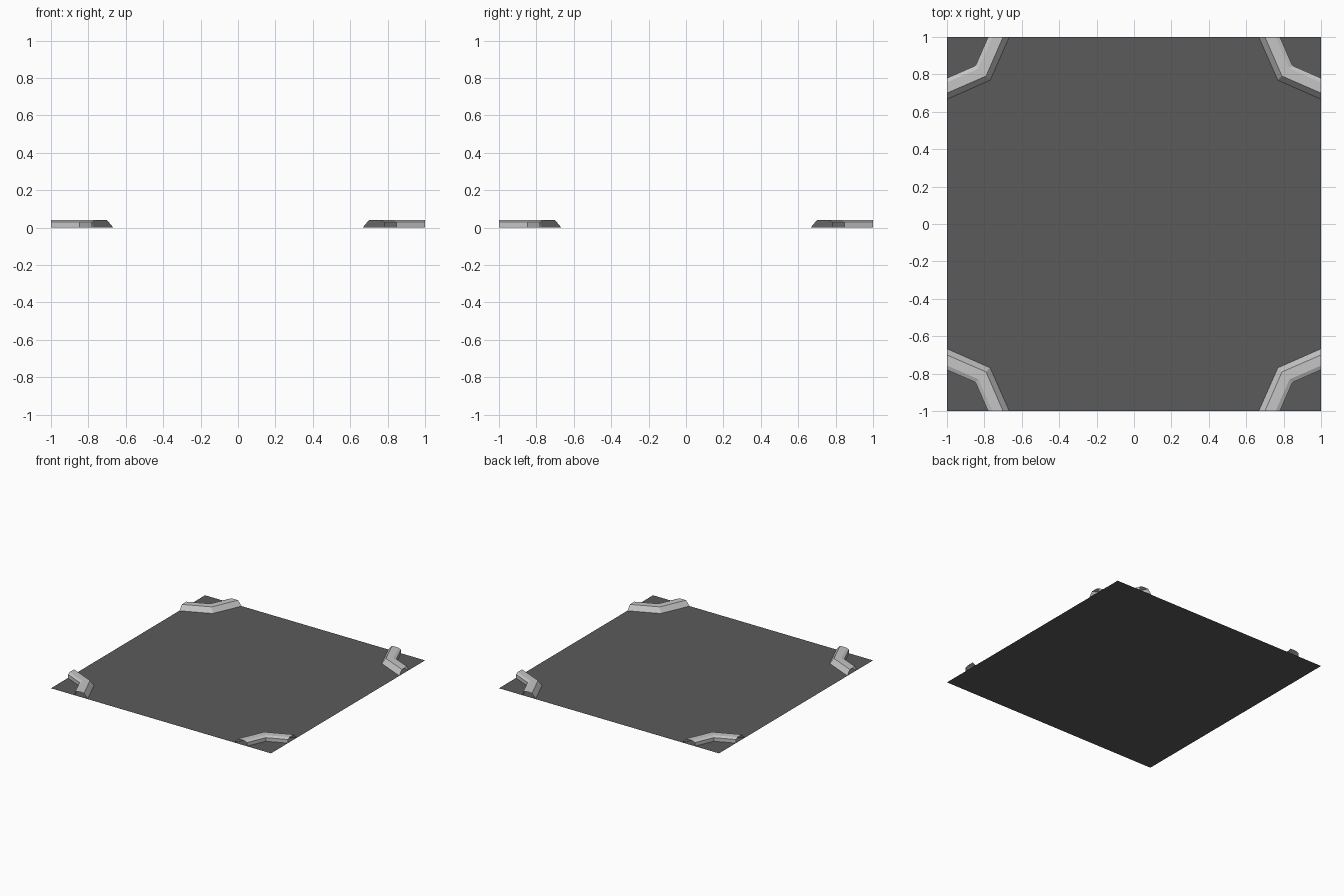
import bpy
import bmesh
import math
from mathutils import Matrix

if "Cube" in bpy.data.objects:
    bpy.data.objects.remove(bpy.data.objects["Cube"])


def material(name, value):
    mat = bpy.data.materials.new(name)
    mat.diffuse_color = (value, value, value, 1)
    mat.use_nodes = True
    mat.node_tree.nodes["Principled BSDF"].inputs["Base Color"].default_value = mat.diffuse_color
    return mat


def finish(bm, name, mat):
    mesh = bpy.data.meshes.new(name)
    bm.to_mesh(mesh)
    bm.free()
    mesh.materials.append(mat)
    obj = bpy.data.objects.new(name, mesh)
    bpy.context.collection.objects.link(obj)
    return obj


asphalt = material("dark asphalt", 0.105)
concrete = material("light concrete", 0.56)

# Flat road slab
bm = bmesh.new()
bmesh.ops.create_grid(bm, x_segments=1, y_segments=1, size=1)
finish(bm, "road", asphalt)

# Kerb profile: position at the tile edge, position at the bend, height
PROFILE = [
    (0.667, 0.769, 0.0),    # foot of the sloped road side
    (0.70, 0.791, 0.04),    # top, road side
    (0.757, 0.831, 0.04),   # top, pavement side
    (0.78, 0.847, 0.03),    # small chamfer
    (0.78, 0.847, 0.0),     # foot of the upright back
]

# One bent, open-ended kerb per corner
for k, corner in enumerate(("back_right", "back_left", "front_left", "front_right")):
    bm = bmesh.new()
    rows = [[bm.verts.new(p) for p in ((e, 1, z), (m, m, z), (1, e, z))]
            for e, m, z in PROFILE]
    for a, b in zip(rows, rows[1:]):
        for i in range(2):
            bm.faces.new((a[i], a[i + 1], b[i + 1], b[i]))
    bmesh.ops.rotate(bm, verts=bm.verts, cent=(0, 0, 0),
                     matrix=Matrix.Rotation(k * math.pi / 2, 3, 'Z'))
    finish(bm, "kerb_" + corner, concrete)
